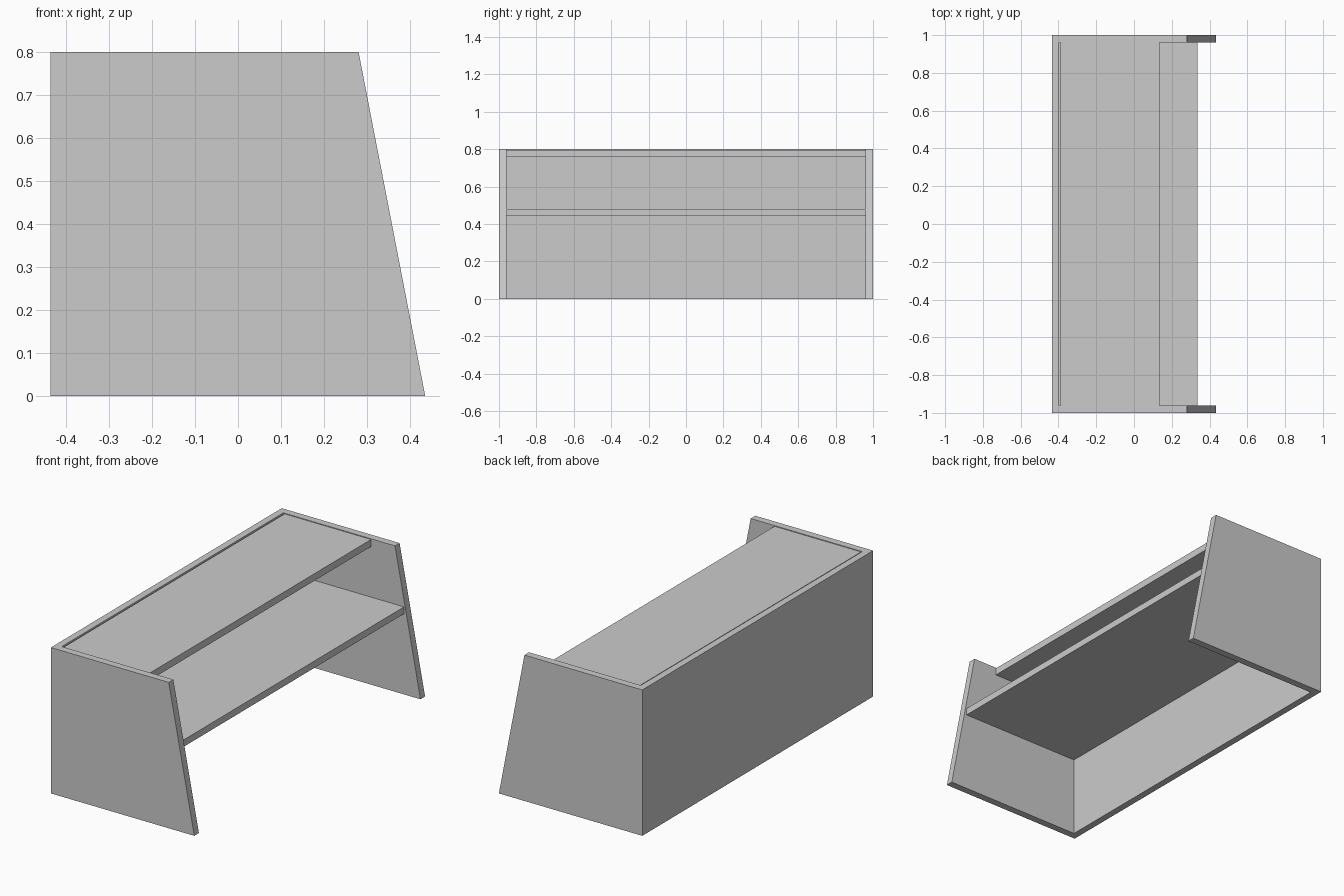
import bpy, bmesh

if "Cube" in bpy.data.objects:
    bpy.data.objects.remove(bpy.data.objects["Cube"])

HEIGHT = 0.8
BACK, FRONT_BASE, FRONT_TOP = -0.435, 0.435, 0.28
INNER_BACK, INNER_Y = -0.397, 0.96


def finish(name, bm):
    bmesh.ops.recalc_face_normals(bm, faces=bm.faces)
    mesh = bpy.data.meshes.new(name)
    bm.to_mesh(mesh)
    bm.free()
    obj = bpy.data.objects.new(name, mesh)
    bpy.context.collection.objects.link(obj)
    return obj


def extrude_outline(outline, z0, z1):
    bm = bmesh.new()
    base = bm.faces.new([bm.verts.new((x, y, z0)) for x, y in outline])
    result = bmesh.ops.extrude_face_region(bm, geom=[base], use_keep_orig=True)
    top = [v for v in result["geom"] if isinstance(v, bmesh.types.BMVert)]
    for v in top:
        v.co.z = z1
    return bm, top


def shelf(name, x0, x1, z0, z1):
    outline = [(x0, -INNER_Y), (x1, -INNER_Y), (x1, INNER_Y), (x0, INNER_Y)]
    bm, _ = extrude_outline(outline, z0, z1)
    return finish(name, bm)


# Back and two end panels as one U-shaped shell, front edges sloping back
half = [(BACK, 1), (FRONT_BASE, 1), (FRONT_BASE, INNER_Y), (INNER_BACK, INNER_Y)]
u_shape = half + [(x, -y) for x, y in reversed(half)]
bm, top = extrude_outline(u_shape, 0, HEIGHT)
for v in top:
    if v.co.x > 0.4:
        v.co.x = FRONT_TOP
finish("back_and_end_panels", bm)

# Narrow counter top, set just below the rim, and the deeper shelf beneath
shelf("counter_top", -0.39, 0.135, 0.757, 0.796)
shelf("lower_shelf", INNER_BACK, 0.335, 0.442, 0.48)
